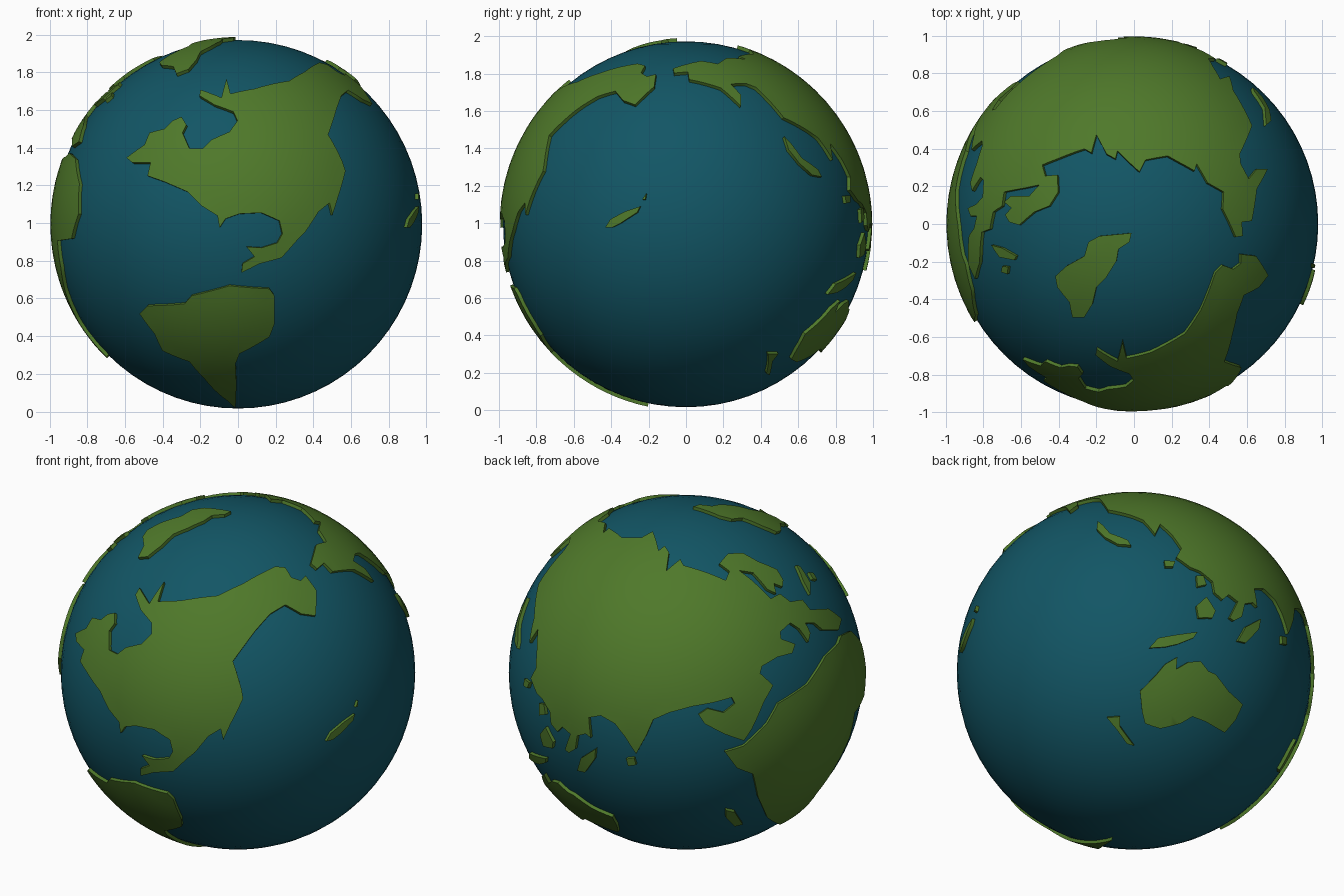
import bpy, bmesh, math
from mathutils import Vector
from mathutils.geometry import delaunay_2d_cdt

CENTRE = Vector((0, 0, 0.994))
R_SEA, R_LAND, R_ROOT = 0.978, 0.996, 0.955


def material(name, col):
    m = bpy.data.materials.new(name)
    m.diffuse_color = (*col, 1)
    return m


SEA = material("sea_teal", (0.006, 0.092, 0.130))
LAND = material("land_green", (0.078, 0.190, 0.023))

# Tracing views: sheet centre, sheet radius of the globe, azimuth, elevation
FRONT = (238.5, 225.5, 187.5, 0, 0)
RIGHT = (686, 225, 187, 90, 0)
TOP = (1134.5, 225, 187, 0, 90)
FRONT_RIGHT = (240, 671, 179, 35, 25)
BACK_LEFT = (684.5, 671, 179, 215, 25)
BACK_RIGHT = (1134, 671, 179, 140, -30)


def to_sphere(view, pts):
    """Lift traced outline points from a view onto the unit sphere."""
    cx, cy, s, az, el = view
    az, el = math.radians(az), math.radians(el)
    d = Vector((math.sin(az) * math.cos(el), -math.cos(az) * math.cos(el), math.sin(el)))
    right = Vector((math.cos(az), math.sin(az), 0))
    up = d.cross(right)
    out = []
    for px, py in pts:
        u, v = (px - cx) / s, (cy - py) / s
        w = math.sqrt(max(0.0, 1 - u * u - v * v))
        out.append((right * u + up * v + d * w).normalized())
    return out


def finish(ob, mat):
    ob.data.materials.append(mat)
    bpy.ops.object.select_all(action='DESELECT')
    ob.select_set(True)
    bpy.context.view_layer.objects.active = ob
    bpy.ops.object.shade_smooth_by_angle(angle=math.radians(35))


def land(name, *segments):
    """Raised plate on the globe, bounded by the traced segments."""
    ring = [p for view, pts in segments for p in to_sphere(view, pts)]
    # subdivide long edges so the outline follows the sphere
    fine = []
    for a, b in zip(ring, ring[1:] + ring[:1]):
        n = max(1, math.ceil((b - a).length / 0.06))
        fine += [a.lerp(b, i / n).normalized() for i in range(n)]
    # flatten with an equal-area projection, fill, and wrap back
    c = sum(fine, Vector()).normalized()
    e1 = c.orthogonal().normalized()
    e2 = c.cross(e1)
    flat = []
    for p in fine:
        k = math.sqrt(2 / (1 + p.dot(c)))
        flat.append(Vector((p.dot(e1) * k, p.dot(e2) * k)))
    n = len(flat)
    step = 0.065
    xs, ys = [p.x for p in flat], [p.y for p in flat]
    for i in range(int((max(xs) - min(xs)) / step)):
        for j in range(int((max(ys) - min(ys)) / step)):
            q = Vector((min(xs) + (i + 0.5) * step, min(ys) + (j + 0.5) * step))
            if min((q - p).length for p in flat[:n]) > 0.025:
                flat.append(q)
    vs, _, fs, *_ = delaunay_2d_cdt(flat, [], [list(range(n))], 1, 1e-5)
    bm = bmesh.new()
    used = {}
    for f in fs:
        for i in f:
            if i not in used:
                x, y = vs[i]
                r2 = x * x + y * y
                k = math.sqrt(max(0, 1 - r2 / 4))
                used[i] = bm.verts.new((e1 * x * k + e2 * y * k + c * (1 - r2 / 2)) * R_ROOT)
        bm.faces.new([used[i] for i in f])
    res = bmesh.ops.extrude_face_region(bm, geom=bm.faces[:], use_keep_orig=True)
    for g in res["geom"]:
        if isinstance(g, bmesh.types.BMVert):
            g.co *= R_LAND / R_ROOT
    bmesh.ops.recalc_face_normals(bm, faces=bm.faces[:])
    me = bpy.data.meshes.new(name)
    bm.to_mesh(me)
    bm.free()
    ob = bpy.data.objects.new(name, me)
    ob.location = CENTRE
    bpy.context.collection.objects.link(ob)
    finish(ob, LAND)


# Ocean ball
bpy.ops.mesh.primitive_uv_sphere_add(segments=72, ring_count=36, radius=R_SEA, location=CENTRE)
ocean = bpy.context.object
ocean.name = "ocean"
finish(ocean, SEA)

# North America: northern bays, north-western peninsula, then both coasts
na_north = [(173, 122), (182, 118), (187, 126), (183, 134), (190, 150), (203, 150), (212, 141),
            (230, 133), (238, 122), (234, 113), (215, 106), (200, 97), (201, 91), (222, 99),
            (227, 80), (231, 95), (255, 90)]
na_west = [(220, 595), (245, 583), (277, 566), (287, 567), (293, 577), (302, 580), (307, 575),
           (318, 590), (317, 615), (303, 613), (287, 604), (272, 613), (257, 630), (235, 660)]
na_south = [(333, 143), (343, 163), (346, 172), (338, 200), (333, 216), (330, 204), (319, 213),
            (306, 233), (298, 241), (282, 259), (260, 265), (242, 274), (243, 265), (255, 258),
            (247, 248), (262, 249), (278, 244), (283, 235), (280, 222), (262, 214), (240, 215),
            (226, 220), (220, 229), (218, 217), (202, 207), (188, 193), (165, 183), (148, 177),
            (151, 164), (133, 164), (127, 159), (145, 146), (150, 134), (165, 130)]
land("north_america", (FRONT, na_north), (FRONT_RIGHT, na_west), (FRONT, na_south))

# South America
land("south_america", (FRONT, [
    (140, 315), (148, 307), (185, 305), (192, 297), (230, 287), (270, 290), (275, 297),
    (275, 325), (270, 338), (240, 355), (236, 365), (237, 385), (236, 409), (228, 402),
    (205, 380), (190, 363), (163, 352), (155, 335)]))

# Africa
land("africa", (FRONT, [(70, 154), (76, 160), (80, 185), (79, 215), (72, 240), (58, 242)]),
     (BACK_LEFT, [(847, 735), (835, 760), (815, 790), (797, 811), (778, 822), (765, 815),
                  (756, 795), (751, 772), (735, 766), (723, 750), (742, 744), (765, 722),
                  (776, 702), (805, 683), (823, 655), (836, 642)]))

# Eurasia: arctic coast, east coast, south coast with Europe, Baltic
eu_arctic = [(1043, 166), (1058, 160), (1085, 150), (1092, 154), (1097, 136), (1107, 155),
             (1116, 160), (1118, 152), (1128, 162), (1140, 173), (1146, 161), (1168, 157),
             (1177, 162), (1195, 172), (1197, 165), (1208, 184), (1224, 193), (1223, 210),
             (1236, 238), (1243, 237), (1242, 223), (1252, 222), (1255, 205), (1257, 190),
             (1268, 170), (1257, 170), (1249, 180), (1241, 165), (1240, 155)]
eu_east = [(1108, 510), (1130, 515), (1143, 520), (1155, 534), (1160, 524), (1172, 535),
           (1181, 548), (1176, 557), (1190, 567), (1200, 571), (1212, 581), (1214, 592),
           (1222, 599), (1228, 594), (1237, 601), (1229, 617), (1233, 620), (1241, 616),
           (1244, 603), (1252, 602)]
eu_south = [(590, 736), (588, 716), (600, 714), (614, 722), (624, 735), (635, 752), (645, 734),
            (652, 718), (668, 711), (690, 705), (712, 701), (730, 696), (733, 702), (722, 711),
            (706, 707), (697, 713), (703, 722), (722, 732), (742, 739), (750, 727), (762, 700),
            (771, 684), (758, 672), (760, 665), (775, 656), (790, 652), (793, 643), (779, 638),
            (778, 631), (788, 622), (797, 628), (806, 641), (808, 632), (803, 622), (812, 622),
            (820, 629), (836, 629), (839, 618), (826, 608), (808, 609), (800, 599), (788, 601)]
eu_baltic = [(1003, 207), (1005, 193), (1026, 189), (1040, 186), (1030, 197), (1012, 197),
             (1005, 203), (1012, 209), (1006, 216), (1010, 223), (1020, 226), (1035, 213),
             (1050, 207), (1059, 193), (1058, 176), (1046, 177)]
land("eurasia", (TOP, eu_arctic), (BACK_RIGHT, eu_east), (BACK_LEFT, eu_south), (TOP, eu_baltic))

# Australia
land("australia", (BACK_RIGHT, [
    (1140, 690), (1155, 675), (1165, 663), (1177, 656), (1176, 668), (1188, 661), (1200, 660),
    (1208, 670), (1215, 673), (1228, 690), (1242, 703), (1235, 718), (1224, 731), (1205, 720),
    (1192, 715), (1180, 722), (1160, 727), (1145, 722), (1142, 710)]))

# Greenland
land("greenland", (TOP, [
    (1132, 234), (1130, 243), (1119, 250), (1117, 262), (1107, 278), (1097, 288), (1093, 305),
    (1085, 318), (1073, 318), (1070, 303), (1058, 288), (1056, 277), (1067, 267), (1085, 257),
    (1089, 243), (1100, 237)]))

# Smaller islands
land("island_north_sea", (TOP, [(992, 246), (1003, 249), (1017, 257), (1015, 261), (1000, 258)]))
land("island_north_sea_small", (TOP, [(1003, 267), (1009, 268), (1008, 275), (1002, 273)]))
land("island_east_chain", (BACK_RIGHT, [(1098, 521), (1103, 525), (1110, 533), (1128, 540),
                                        (1131, 545), (1118, 544), (1105, 537), (1097, 529)]))
land("island_east_small", (BACK_RIGHT, [(1164, 560), (1175, 561), (1173, 566), (1165, 566)]))
land("island_tropic_small", (BACK_RIGHT, [(1196, 575), (1203, 575), (1206, 584), (1197, 586)]))
land("island_tropic_round", (BACK_RIGHT, [(1206, 596), (1215, 610), (1212, 617), (1198, 617),
                                          (1196, 605)]))
land("island_tropic_long", (BACK_RIGHT, [(1260, 618), (1258, 628), (1245, 642), (1237, 640),
                                         (1245, 626)]))
land("island_tropic_wide", (BACK_RIGHT, [(1149, 647), (1158, 637), (1175, 634), (1197, 631),
                                         (1193, 637), (1178, 643), (1165, 646)]))
land("island_far_south", (BACK_RIGHT, [(1107, 716), (1120, 715), (1120, 725), (1134, 744),
                                       (1127, 742), (1117, 728)]))
land("island_india_tip", (BACK_LEFT, [(625, 757), (633, 756), (635, 763), (627, 764)]))
land("island_africa_east", (BACK_LEFT, [(724, 808), (733, 810), (741, 822), (733, 824),
                                        (724, 815)]))
land("island_mid_ocean", (RIGHT, [(605, 228), (610, 220), (625, 212), (640, 207), (637, 213),
                                  (620, 224), (612, 228)]))
land("island_mid_ocean_small", (RIGHT, [(642, 200), (646, 194), (645, 200)]))
